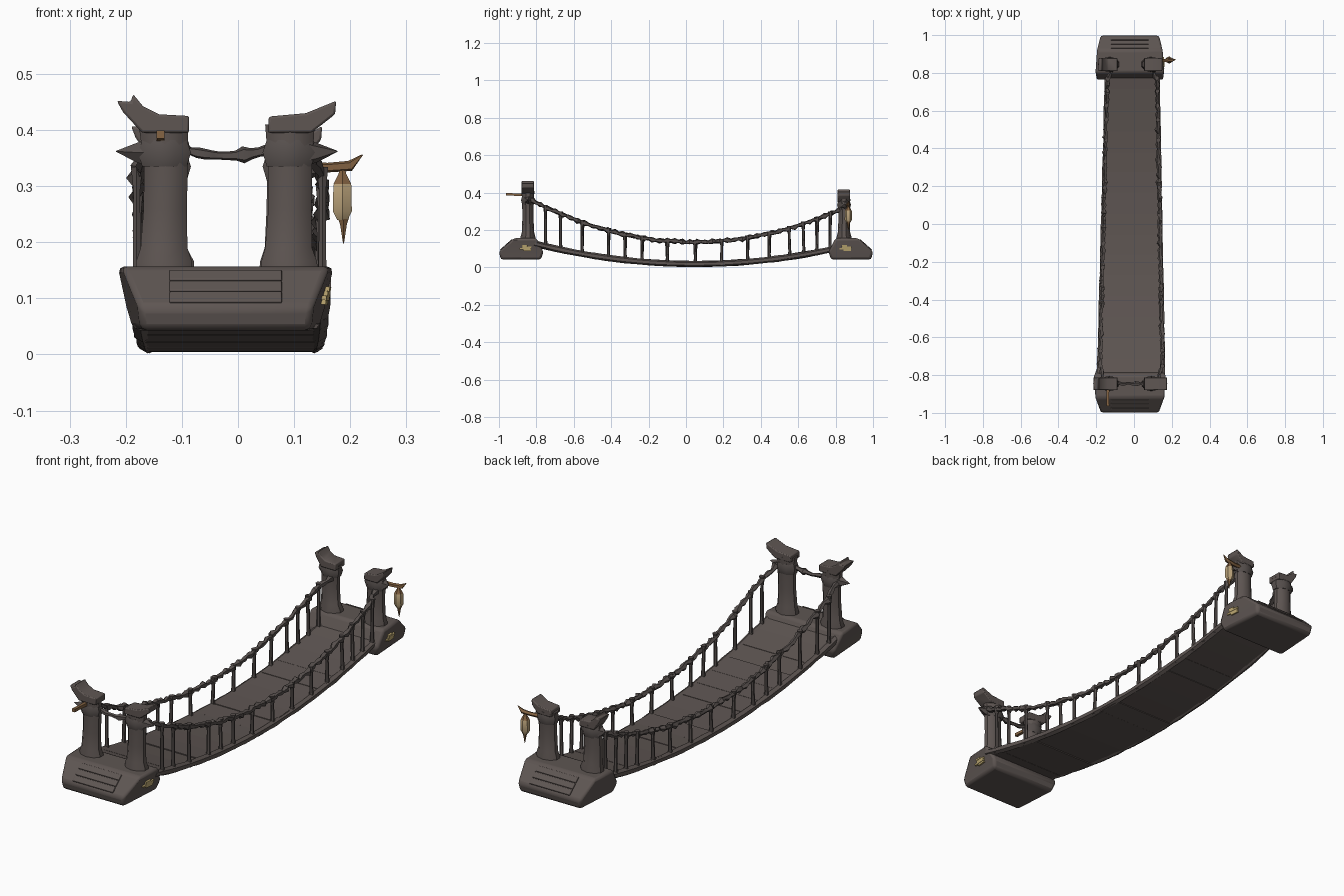
import bpy, bmesh, math, random
from mathutils import Vector

random.seed(4)
if "Cube" in bpy.data.objects:
    bpy.data.objects.remove(bpy.data.objects["Cube"])


def material(name, rgb):
    m = bpy.data.materials.new(name)
    m.use_nodes = True
    m.diffuse_color = (*rgb, 1)
    node = next(n for n in m.node_tree.nodes if n.type == 'BSDF_PRINCIPLED')
    node.inputs["Base Color"].default_value = (*rgb, 1)
    return m


STONE = material("dark weathered timber", (0.112, 0.092, 0.085))
ROPE = material("dark rope", (0.095, 0.08, 0.075))
WOOD = material("warm brown wood", (0.23, 0.125, 0.055))
CREAM = material("lantern cream", (0.5, 0.37, 0.2))
MOSS = material("pale yellow patch", (0.52, 0.4, 0.17))
CX = -0.022


def finish(name, bm, mat, bevel=0, angle=40):
    bmesh.ops.recalc_face_normals(bm, faces=bm.faces)
    me = bpy.data.meshes.new(name)
    bm.to_mesh(me)
    bm.free()
    ob = bpy.data.objects.new(name, me)
    bpy.context.collection.objects.link(ob)
    me.materials.append(mat)
    if bevel:
        mod = ob.modifiers.new("Bevel", 'BEVEL')
        mod.width, mod.segments = bevel, 2
    bpy.ops.object.select_all(action='DESELECT')
    ob.select_set(True)
    bpy.context.view_layer.objects.active = ob
    bpy.ops.object.shade_smooth_by_angle(angle=math.radians(angle))
    return ob


def skin(bm, rings):
    """Join equal rings of points into a capped solid."""
    loops = [[bm.verts.new(p) for p in r] for r in rings]
    n = len(loops[0])
    for a, b in zip(loops, loops[1:]):
        for i in range(n):
            j = (i + 1) % n
            bm.faces.new((a[i], a[j], b[j], b[i]))
    bm.faces.new(loops[0])
    bm.faces.new(loops[-1][::-1])


def tube(bm, path, radii, sides=6):
    """Sweep a ring along a path; a radius may be an (across, deep) pair."""
    pts = [Vector(p) for p in path]
    rings = []
    for i, p in enumerate(pts):
        t = (pts[min(i + 1, len(pts) - 1)] - pts[max(i - 1, 0)]).normalized()
        u = Vector((1, 0, 0)) if abs(t.z) > 0.8 else t.cross(Vector((0, 0, 1))).normalized()
        w = t.cross(u).normalized()
        r = radii[i] if isinstance(radii[i], tuple) else (radii[i], radii[i])
        rings.append([p + u * r[0] * math.cos(a) + w * r[1] * math.sin(a)
                      for a in (math.tau * (k + 0.5) / sides for k in range(sides))])
    skin(bm, rings)


def tube_object(name, path, radii, mat, sides=6):
    bm = bmesh.new()
    tube(bm, path, radii, sides)
    return finish(name, bm, mat)


def box(name, loc, size, mat, rot=(0, 0, 0), bevel=0):
    bm = bmesh.new()
    bmesh.ops.create_cube(bm, size=1)
    bmesh.ops.scale(bm, vec=size, verts=bm.verts)
    ob = finish(name, bm, mat, bevel)
    ob.location, ob.rotation_euler = loc, rot


# Sagging curves and the narrowing sides of the walkway
def deck_z(y): return 0.018 + 0.147 * (y - 0.05) ** 2
def rope_z(y): return 0.135 + 0.293 * (y - 0.05) ** 2
def side_x(y, s): return 0.137 - 0.018 * y if s > 0 else -0.161 + 0.026 * y


# Walkway planks
bm = bmesh.new()
COUNT = 15
for i in range(COUNT):
    ends = [-0.82 + 1.64 * (i + k) / COUNT for k in (-0.03, 1.03)]
    lift, wide = random.uniform(-0.002, 0.003), random.uniform(-0.004, 0.006)
    rings = []
    for y in ends:
        z = deck_z(y) + lift
        l, r = side_x(y, -1) - wide, side_x(y, 1) + wide
        rings.append([(l, y, z - 0.013), (r, y, z - 0.013), (r, y, z + 0.012), (l, y, z + 0.012)])
    skin(bm, rings)
finish("walkway_planks", bm, STONE)

# Side beams, twisted handrails and balusters on each side
UPRIGHTS = (-0.75, -0.67, -0.555, -0.415, -0.325, -0.235, -0.1, 0.05,
            0.19, 0.33, 0.445, 0.555, 0.63, 0.7, 0.77)
for s, side in ((1, "left"), (-1, "right")):
    ys = [-0.81 + 1.62 * i / 30 for i in range(31)]
    tube_object(f"{side}_deck_beam", [(side_x(y, s), y, deck_z(y) + 0.001) for y in ys],
                [random.uniform(0.014, 0.018) for y in ys], STONE)
    ys = [-0.84 + 1.68 * i / 84 for i in range(85)]
    path = []
    for y in ys:
        pull = max(0, abs(y) - 0.74) * 0.25
        path.append((side_x(y, s) - s * pull + random.uniform(-0.004, 0.004), y,
                     rope_z(y) + random.uniform(-0.004, 0.004)))
    tube_object(f"{side}_handrail_rope", path,
                [random.uniform(0.011, 0.017) if i % 2 else 0.008 for i in range(85)], ROPE, 5)
    bm = bmesh.new()
    for y in UPRIGHTS:
        x, lean = side_x(y, s), random.uniform(-0.004, 0.004)
        z0, z1 = deck_z(y), rope_z(y)
        tube(bm, [(x, y, z0 - 0.01), (x, y, z0 + 0.03), (x, y + lean, z1 - 0.03), (x, y + lean, z1 + 0.012)],
             [0.012, 0.008, 0.007, 0.012], 6)
    finish(f"{side}_balusters", bm, ROPE)

# End footings: sloped blocks with shallow stacked slabs on the outer slope
for s, end in ((-1, "front"), (1, "back")):
    grow = 0.006 if s < 0 else -0.004
    bm = bmesh.new()
    rings = []
    for z, v0, v1, w0, w1 in ((0.043, 0.775, 0.99, 0.165, 0.152), (0.085, 0.762, 1.0, 0.178, 0.156),
                              (0.157, 0.8, 0.92, 0.187 + grow, 0.18 + grow)):
        rings.append([(CX - w0, s * v0, z), (CX + w0, s * v0, z), (CX + w1, s * v1, z), (CX - w1, s * v1, z)])
    skin(bm, rings)
    finish(f"{end}_footing", bm, STONE, bevel=0.012)
    slope = math.atan2(0.072, 0.08)
    for k in range(3):
        f = 0.22 + 0.27 * k
        box(f"{end}_footing_slab_{k + 1}", (CX, s * (1 - 0.08 * f), 0.085 + 0.072 * f),
            (0.2, 0.027, 0.008), STONE, (-s * slope, 0, 0), 0.002)
    # Ragged pale patch on the outer side
    for k, (dy, length) in enumerate(((0.006, 0.04), (-0.004, 0.062), (0.004, 0.05), (-0.008, 0.028))):
        box(f"{end}_pale_patch_{k + 1}", (0.152 + 0.002 * k + grow / 3, s * 0.855 + dy, 0.093 + 0.008 * k),
            (0.009, length, 0.008), MOSS, (0, 0.15, 0.09 * s))

# Posts with flared feet and upswept horned caps
for s, side in ((1, "left"), (-1, "right")):
    for e, end in ((-1, "front"), (1, "back")):
        x = 0.091 if s > 0 else -0.131
        y = e * 0.845
        drop = 0 if e < 0 else 0.045
        reach = 1 if e < 0 else 0.7
        levels = ((0.12, 1.25), (0.165, 1.22), (0.19, 1.02), (0.26, 0.94), (0.34, 0.96), (0.41 - drop, 1.08))
        tube_object(f"{end}_{side}_post",
                    [(x + random.uniform(-0.003, 0.003), y, z) for z, r in levels],
                    [(0.043 * r, 0.032 * r) for z, r in levels], STONE, 10)
        if s > 0:
            outline = ((-0.038, 0.395), (-0.036, 0.424), (0.03, 0.43), (0.084, 0.452), (0.082, 0.428), (0.04, 0.395))
        else:
            outline = ((-0.044, 0.395), (-0.044, 0.425), (0.01, 0.428), (0.038, 0.442), (0.056, 0.464),
                       (0.06, 0.45), (0.085, 0.452), (0.074, 0.432), (0.04, 0.395))
        bm = bmesh.new()
        skin(bm, [[(x + s * px * (reach if px > 0 else 1), y + d, pz - drop) for px, pz in outline]
                  for d in (-0.035, 0.033)])
        finish(f"{end}_{side}_post_cap", bm, STONE, bevel=0.004)
        # Rope binding and its outward spike
        top = 0.36 if e < 0 else 0.335
        tube_object(f"{end}_{side}_post_binding", [(x, y, top - 0.025), (x, y, top), (x, y, top + 0.022)],
                    [(0.043, 0.033), (0.051, 0.04), (0.043, 0.033)], ROPE, 8)
        tube_object(f"{end}_{side}_binding_spike",
                    [(x + s * 0.03, y, top), (x + s * 0.05, y, top), (x + s * 0.086 * reach, y, top + 0.002)],
                    [0.026, 0.018, 0.001], ROPE, 5)

# Knotted rope slung between the front posts
N = 13
xs = [-0.1 + 0.165 * i / (N - 1) for i in range(N)]
tube_object("front_cross_rope",
            [(x, -0.845 + random.uniform(-0.004, 0.004), 0.354 + 4 * (x + 0.02) ** 2 * 0.5) for x in xs],
            [0.02 if i in (0, N - 1) else 0.016 if i == 8 else random.uniform(0.007, 0.011) for i in range(N)],
            ROPE, 5)

# Wooden peg on the front right post
tube_object("front_peg", [(-0.138, -0.85, 0.387), (-0.138, -0.92, 0.39), (-0.138, -0.963, 0.392)],
            [0.011, 0.009, 0.01], WOOD, 4)

# Lantern arm and hanging lantern on the back left post
tube_object("lantern_arm", [(0.1, 0.86, 0.335), (0.16, 0.865, 0.333), (0.2, 0.868, 0.336), (0.222, 0.87, 0.356)],
            [0.01, 0.009, 0.01, 0.001], WOOD, 5)
LX, LY = 0.186, 0.868
tube_object("lantern_roof", [(LX, LY, z) for z in (0.336, 0.322, 0.304)], [0.003, 0.008, 0.018], WOOD, 6)
tube_object("lantern_body", [(LX, LY, z) for z in (0.316, 0.302, 0.255, 0.24)],
            [0.01, 0.0185, 0.0195, 0.011], CREAM, 6)
tube_object("lantern_tail", [(LX + 0.002, LY, z) for z in (0.245, 0.232, 0.198)], [0.012, 0.007, 0.001], WOOD, 6)
